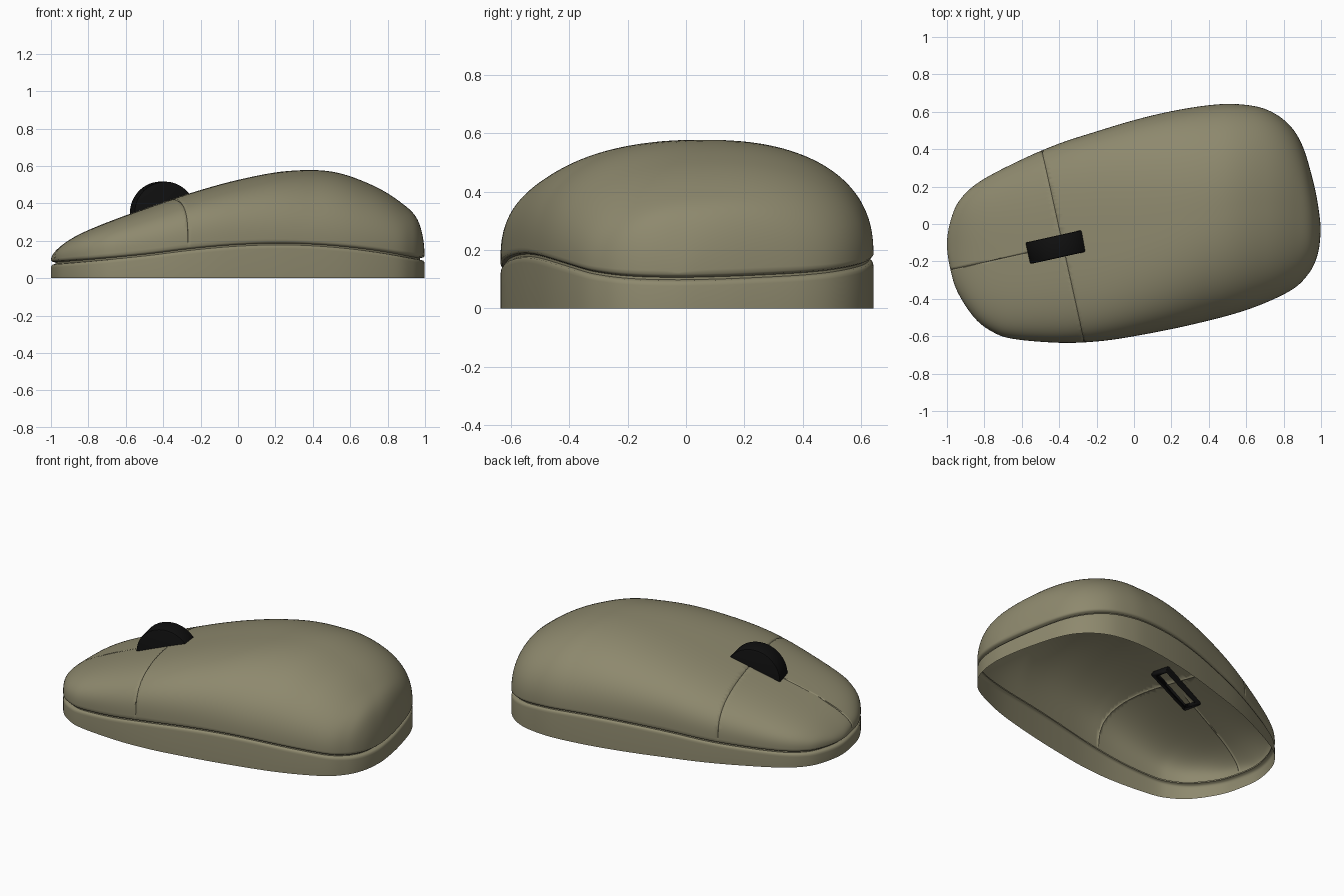
import bpy, bmesh, math
from mathutils import Vector, Matrix

if "Cube" in bpy.data.objects:
    bpy.data.objects.remove(bpy.data.objects["Cube"])

# ---------- helpers ----------
def catmull(a, b, c, d, t):
    return 0.5 * (2*b + (c - a)*t + (2*a - 5*b + 4*c - d)*t*t + (3*b - a - 3*c + d)*t**3)

def table(vals, t):
    """Smooth lookup in evenly spaced values, t from 0 to 1."""
    n = len(vals) - 1
    t = min(max(t, 0), 1) * n
    i = min(int(t), n - 1)
    a = vals[i-1] if i else 2*vals[0] - vals[1]
    d = vals[i+2] if i + 2 <= n else 2*vals[n] - vals[n-1]
    return catmull(a, vals[i], vals[i+1], d, t - i)

def material(name, rgb):
    m = bpy.data.materials.new(name)
    m.diffuse_color = (*rgb, 1)
    m.use_nodes = True
    m.node_tree.nodes["Principled BSDF"].inputs["Base Color"].default_value = m.diffuse_color
    return m

def finish(bm, name, mat, angle):
    me = bpy.data.meshes.new(name)
    bm.to_mesh(me)
    bm.free()
    ob = bpy.data.objects.new(name, me)
    bpy.context.collection.objects.link(ob)
    me.materials.append(mat)
    bpy.ops.object.select_all(action='DESELECT')
    ob.select_set(True)
    bpy.context.view_layer.objects.active = ob
    bpy.ops.object.shade_smooth_by_angle(angle=math.radians(angle))
    return ob

olive = material("olive_plastic", (0.27, 0.25, 0.155))
black = material("black_rubber", (0.005, 0.005, 0.005))

# ---------- plan outline, clockwise from the nose ----------
PLAN = [(-1, -.11), (-.98, .02), (-.93, .13), (-.82, .23), (-.6, .345), (-.4, .43),
        (-.2, .495), (0, .555), (.2, .603), (.4, .635), (.55, .641), (.7, .615),
        (.82, .54), (.9, .42), (.96, .22), (.99, .06), (.997, -.05), (.98, -.17),
        (.93, -.27), (.83, -.36), (.6, -.46), (.3, -.54), (0, -.6), (-.2, -.628),
        (-.4, -.635), (-.64, -.615), (-.75, -.58), (-.85, -.505), (-.94, -.37), (-.98, -.25)]
SUB, N = 8, len(PLAN)
outline = []
for i in range(N):
    p = [PLAN[(i + k) % N] for k in (-1, 0, 1, 2)]
    for s in range(SUB):
        outline.append(tuple(catmull(*(q[c] for q in p), s / SUB) for c in (0, 1)))
M = len(outline)
XMIN, XMAX = min(p[0] for p in outline), max(p[0] for p in outline)

GROOVE = [.083, .103, .127, .157, .178, .185, .174, .147, .105]      # even steps in x
RIDGE = [.095, .155, .225, .295, .371, .453, .525, .572, .57, .503, .41, .305, .117]  # even steps in angle

def groove(x):
    return table(GROOVE, (x + 1) / 2)

def width(x):
    ys = []
    for i in range(M):
        (x0, y0), (x1, y1) = outline[i], outline[(i + 1) % M]
        if (x0 <= x) != (x1 <= x):
            ys.append(y0 + (y1 - y0) * (x - x0) / (x1 - x0))
    return (min(ys), max(ys)) if ys else (0, 0)

def dome(x, y):
    """Height of the upper shell: ridge profile times a squarish cross-section."""
    base = groove(x) + .012
    lo, hi = width(x)
    if hi - lo < 1e-5:
        return base
    u = min(1, abs(2*y - lo - hi) / (hi - lo))
    k = min(max((x + .2) / .6, 0), 1)
    n = 3 - .65 * k
    c = min(max(2 * (x - XMIN) / (XMAX - XMIN) - 1, -1), 1)
    z = table(RIDGE, math.acos(-c) / math.pi)
    return base + max(z - base, 0) * max(1 - u**n, 0) ** (1 / n)

# ---------- body shell: dome rings, parting groove, skirt, open underneath ----------
bm = bmesh.new()
RINGS = 48
rings = []
for k in range(1, RINGS + 1):
    s = 1 - (1 - k / RINGS) ** 2.5
    ring = []
    for px, py in outline:
        x, y = px * s, py * s
        z = dome(x, y) if k < RINGS else groove(x) + .012
        ring.append(bm.verts.new((x, y, z)))
    rings.append(ring)
for s, dz in ((.992, .005), (.976, .001), (.976, -.007), (.992, -.011), (.998, -.018), (1, -.028), (1, None)):
    rings.append([bm.verts.new((x*s, y*s, 0 if dz is None else groove(x) + dz)) for x, y in outline])
pole = bm.verts.new((0, 0, dome(0, 0)))
for i in range(M):
    j = (i + 1) % M
    bm.faces.new((pole, rings[0][j], rings[0][i]))
    for a, b in zip(rings, rings[1:]):
        bm.faces.new((a[i], a[j], b[j], b[i]))

# ---------- button seams: thin V cuts along two upright planes ----------
TURN = math.radians(12.5)
along = Vector((math.cos(TURN), math.sin(TURN), 0))
across = Vector((-along.y, along.x, 0))

def seam(point, normal, xmax):
    for off in (-.007, 0, .007):
        faces = [f for f in bm.faces if f.calc_center_median().x < xmax
                 and f.calc_center_median().z > groove(f.calc_center_median().x) + .013]
        geom = list({e for f in faces for e in f.edges}) + list({v for f in faces for v in f.verts}) + faces
        bmesh.ops.bisect_plane(bm, geom=geom, dist=1e-6, plane_co=point + normal * off, plane_no=normal)
    bm.normal_update()
    for v in bm.verts:
        x = v.co.x
        if x < xmax and v.co.z > groove(x) + .02 and abs((v.co - point).dot(normal)) < 1e-5:
            v.co -= v.normal * .006

seam(Vector((-.385, -.1, 0)), along, 0)
seam(Vector((-.42, -.12, 0)), across, -.5)
finish(bm, "body_shell", olive, 60)

# ---------- scroll wheel: hollow upper segment of a drum ----------
bm = bmesh.new()
bmesh.ops.create_cone(bm, cap_ends=True, segments=64, radius1=.169, radius2=.169, depth=.118,
                      matrix=Matrix.Rotation(math.pi / 2, 4, 'X'))
rims = [e for e in bm.edges if any(len(f.verts) > 4 for f in e.link_faces)]
bmesh.ops.bevel(bm, geom=rims, offset=.008, segments=2, profile=.5, affect='EDGES')
bmesh.ops.bisect_plane(bm, geom=bm.verts[:] + bm.edges[:] + bm.faces[:], plane_co=(0, 0, .036),
                       plane_no=(0, 0, 1), clear_inner=True)
bmesh.ops.recalc_face_normals(bm, faces=bm.faces[:])
wheel = finish(bm, "scroll_wheel", black, 35)
wheel.matrix_world = (Matrix.Translation((-.402, -.12, .347)) @ Matrix.Rotation(TURN, 4, 'Z')
                      @ Matrix.Rotation(math.radians(-16), 4, 'Y'))
wall = wheel.modifiers.new("wall", 'SOLIDIFY')
wall.thickness = .025
wall.offset = -1
